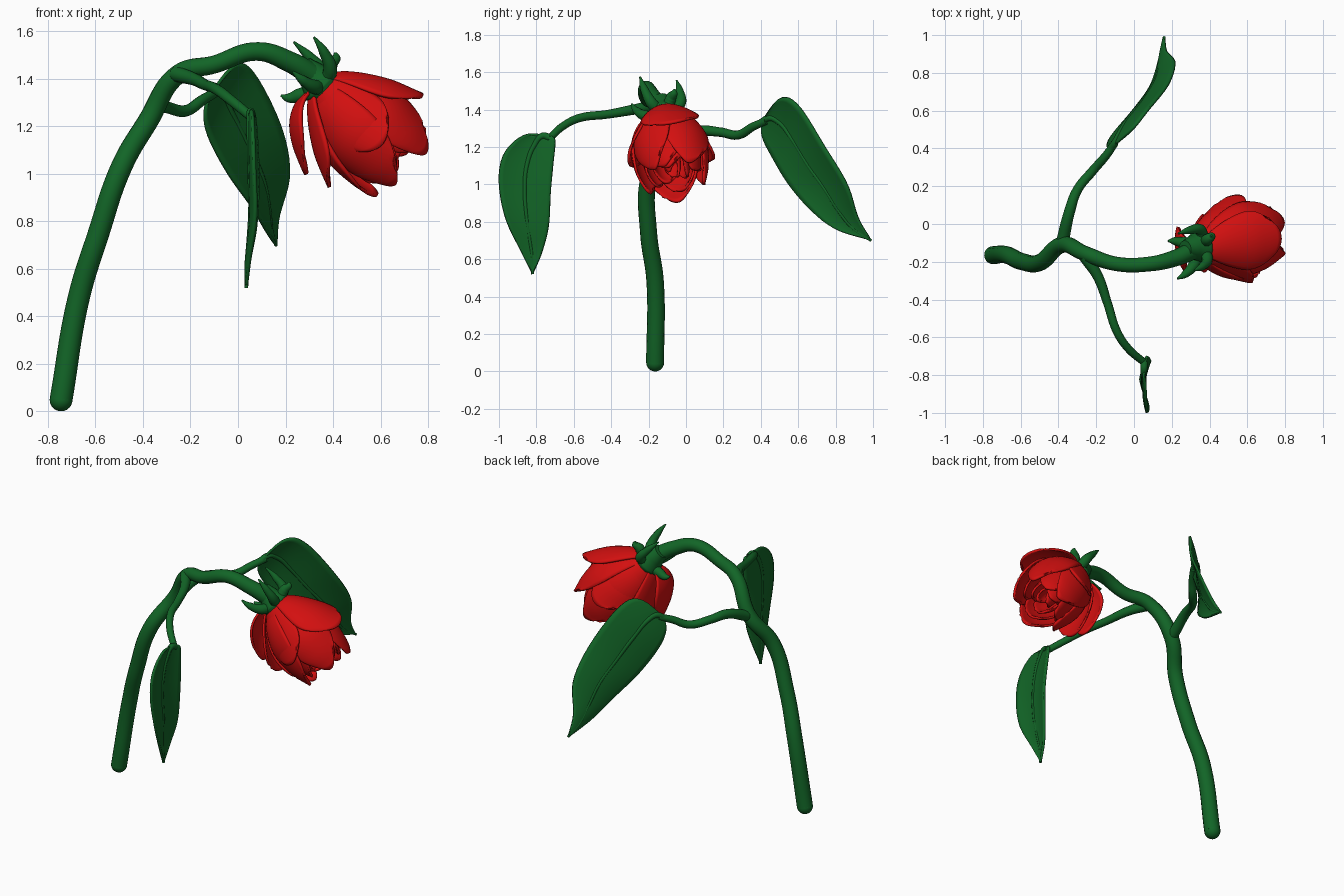
import bpy, bmesh, math
from mathutils import Vector

if "Cube" in bpy.data.objects:
    bpy.data.objects.remove(bpy.data.objects["Cube"])


def material(name, rgb):
    m = bpy.data.materials.new(name)
    m.use_nodes = True
    m.diffuse_color = (*rgb, 1)
    m.node_tree.nodes["Principled BSDF"].inputs["Base Color"].default_value = (*rgb, 1)
    return m


GREEN = material("stem_green", (0.006, 0.13, 0.02))
RED = material("petal_red", (0.65, 0.005, 0.005))


def spline(points, t):
    """Smooth interpolation through the points, t from 0 to 1."""
    pts = [Vector(p) for p in points]
    pts = [2 * pts[0] - pts[1]] + pts + [2 * pts[-1] - pts[-2]]
    s = min(max(t, 0), 0.99999) * (len(pts) - 3)
    i = int(s)
    f = s - i
    a, b, c, d = pts[i:i + 4]
    return 0.5 * (2 * b + (c - a) * f + (2 * a - 5 * b + 4 * c - d) * f * f
                  + (3 * b - a - 3 * c + d) * f ** 3)


def tube(name, points, radii, sides=4):
    """Round tube with its own radius at each point."""
    cu = bpy.data.curves.new(name, "CURVE")
    cu.dimensions = "3D"
    cu.bevel_depth = 1
    cu.bevel_resolution = sides
    cu.resolution_u = 10
    cu.use_fill_caps = True
    sp = cu.splines.new("BEZIER")
    sp.bezier_points.add(len(points) - 1)
    for i, (bp, p) in enumerate(zip(sp.bezier_points, points)):
        bp.co = p
        bp.handle_left_type = bp.handle_right_type = "AUTO"
        bp.radius = spline([(r, 0, 0) for r in radii], i / (len(points) - 1)).x
    cu.materials.append(GREEN)
    ob = bpy.data.objects.new(name, cu)
    bpy.context.collection.objects.link(ob)
    bpy.ops.object.select_all(action="DESELECT")
    ob.select_set(True)
    bpy.context.view_layer.objects.active = ob
    bpy.ops.object.convert(target="MESH")
    bpy.ops.object.shade_smooth_by_angle(angle=math.radians(50))


def ball(name, centre, radius):
    bpy.ops.mesh.primitive_uv_sphere_add(segments=20, ring_count=12, radius=radius, location=centre)
    ob = bpy.context.object
    ob.name = name
    ob.data.materials.append(GREEN)
    ob.data.shade_smooth()


def sheet(name, surface, mat, nu, nv, thickness):
    """Thin smooth sheet from surface(u, v), u in -1..1 and v in 0..1."""
    bm = bmesh.new()
    rows = [[bm.verts.new(surface(2 * i / nu - 1, j / nv)) for i in range(nu + 1)]
            for j in range(nv + 1)]
    for a, b in zip(rows, rows[1:]):
        for i in range(nu):
            bm.faces.new((a[i], a[i + 1], b[i + 1], b[i]))
    bmesh.ops.remove_doubles(bm, verts=bm.verts, dist=0.0005)
    bmesh.ops.recalc_face_normals(bm, faces=bm.faces)
    me = bpy.data.meshes.new(name)
    bm.to_mesh(me)
    bm.free()
    me.materials.append(mat)
    me.shade_smooth()
    ob = bpy.data.objects.new(name, me)
    bpy.context.collection.objects.link(ob)
    mod = ob.modifiers.new("thickness", "SOLIDIFY")
    mod.thickness = thickness
    mod.offset = 0


def leaf(name, lower, upper, cup):
    """Leaf blade between two edge lines, with a raised midrib."""
    cup = Vector(cup)

    def blade(u, v):
        mid = spline(lower, v).lerp(spline(upper, v), (u + 1) / 2)
        return mid + cup * (1 - u * u) * math.sin(math.pi * v)

    sheet(name, blade, GREEN, 12, 28, 0.014)
    tube(name + "_midrib", [blade(0, i / 8) for i in range(9)], [0.02, 0.014, 0.011, 0.008], 2)


# Main stem with rounded foot
foot = (-0.745, -0.165, 0.048)
tube("stem", [foot, (-0.67, -0.165, 0.48), (-0.59, -0.2, 0.74), (-0.49, -0.2, 1.03),
              (-0.38, -0.11, 1.22), (-0.25, -0.16, 1.42), (-0.1, -0.21, 1.46),
              (0.08, -0.212, 1.515), (0.22, -0.18, 1.47), (0.32, -0.135, 1.41)],
     [0.048, 0.046, 0.045, 0.044, 0.04, 0.038, 0.043, 0.05], 6)
ball("stem_foot", foot, 0.048)

# Back branch and leaf
tube("back_branch", [(-0.38, -0.1, 1.22), (-0.34, 0.07, 1.285), (-0.3, 0.18, 1.28),
                     (-0.22, 0.28, 1.265), (-0.15, 0.36, 1.31), (-0.1, 0.43, 1.34)],
     [0.034, 0.026, 0.024, 0.02])
base, tip = (-0.12, 0.4, 1.33), (0.16, 0.99, 0.70)
leaf("back_leaf",
     [base, (-0.14, 0.41, 1.25), (-0.12, 0.46, 1.15), (-0.04, 0.55, 1.0),
      (0.06, 0.67, 0.86), (0.12, 0.8, 0.76), tip],
     [base, (-0.01, 0.5, 1.46), (0.07, 0.6, 1.42), (0.18, 0.74, 1.2),
      (0.215, 0.86, 1.0), (0.17, 0.92, 0.82), tip], (-0.02, 0.01, 0))

# Front branch and leaf
tube("front_branch", [(-0.26, -0.17, 1.42), (-0.19, -0.28, 1.4), (-0.14, -0.42, 1.375),
                      (-0.09, -0.57, 1.355), (-0.03, -0.66, 1.31), (0.05, -0.73, 1.245)],
     [0.034, 0.024, 0.022, 0.02])
base, tip = (0.055, -0.73, 1.25), (0.035, -0.82, 0.52)
leaf("front_leaf",
     [base, (0.06, -0.86, 1.265), (0.065, -0.97, 1.17), (0.07, -1.0, 1.02),
      (0.075, -0.965, 0.82), (0.05, -0.88, 0.64), tip],
     [base, (0.07, -0.7, 1.24), (0.08, -0.71, 1.12), (0.085, -0.725, 0.96),
      (0.075, -0.735, 0.78), (0.05, -0.77, 0.64), tip], (-0.025, 0, 0))

# Flower frame: axis points down and outward, side_up is the upper side
heart = Vector((0.34, -0.12, 1.385))
axis = Vector((0.69, 0.12, -0.71)).normalized()
side_up = Vector((0.7, 0, 0.7))
side_up = (side_up - axis * side_up.dot(axis)).normalized()
side_back = axis.cross(side_up)
if side_back.y < 0:
    side_back.negate()


def petal(name, turn, width, profile, spread=1.0, twist=0.016):
    """Petal swept around the flower axis; profile is (height, radius)."""
    def surface(u, v):
        line = spline([(h, r, 0) for h, r in profile], v * (1 - 0.16 * u * u))
        ang = turn + u * width * (1 - 0.5 * v ** 5)
        rad = line.y * spread + twist * u * v
        return heart + axis * line.x + (side_up * math.cos(ang) + side_back * math.sin(ang)) * rad

    sheet(name, surface, RED, 14, 16, 0.014)


# Outer open petals: upper, back, lower, front
outer = [(0, 0.02), (0.03, 0.085), (0.1, 0.15), (0.2, 0.215), (0.28, 0.25), (0.35, 0.275)]
for i, spread in enumerate((1.0, 0.83, 1.0, 0.83)):
    petal(f"outer_petal_{i}", i * math.pi / 2, 0.86, outer, spread)

# Drooping petal that has fallen away from the cup
petal("drooping_petal", math.pi + 0.1, 0.6,
      [(0, 0.02), (0.0, 0.12), (0.04, 0.2), (0.12, 0.26), (0.24, 0.31)], 1.0, 0)

# Closed inner rings, ending in the bud
rings = [
    ("cup_petal", 5, 0.8, [(0, 0.02), (0.1, 0.13), (0.25, 0.195), (0.4, 0.19), (0.52, 0.155)]),
    ("inner_petal", 4, 0.9, [(0, 0.02), (0.1, 0.09), (0.28, 0.145), (0.42, 0.135), (0.49, 0.11)]),
    ("core_petal", 3, 1.25, [(0, 0.01), (0.2, 0.08), (0.38, 0.09), (0.47, 0.07)]),
    ("bud_petal", 2, 1.8, [(0, 0.01), (0.2, 0.04), (0.38, 0.045), (0.46, 0.03)]),
]
for k, (name, count, width, profile) in enumerate(rings):
    for i in range(count):
        petal(f"{name}_{i}", 0.5 + 0.6 * k + i * math.tau / count, width, profile)

# Green cup under the flower
tube("calyx", [heart - axis * 0.1, heart - axis * 0.04, heart + axis * 0.015, heart + axis * 0.045],
     [0.045, 0.065, 0.088, 0.08], 6)

# Sepals curling back from the cup
tips = [(0.32, -0.246, 1.575), (0.235, -0.05, 1.555), (0.23, -0.29, 1.43),
        (0.18, -0.09, 1.33), (0.41, -0.06, 1.51)]
for i, tip in enumerate(tips):
    tip = Vector(tip)
    out = tip - heart
    out = (out - axis * out.dot(axis)).normalized()
    tube(f"sepal_{i}", [heart + out * 0.05 + axis * 0.01, heart + out * 0.1 - axis * 0.015,
                        (heart + out * 0.12).lerp(tip, 0.55), tip],
         [0.032, 0.03, 0.021, 0.005], 3)
